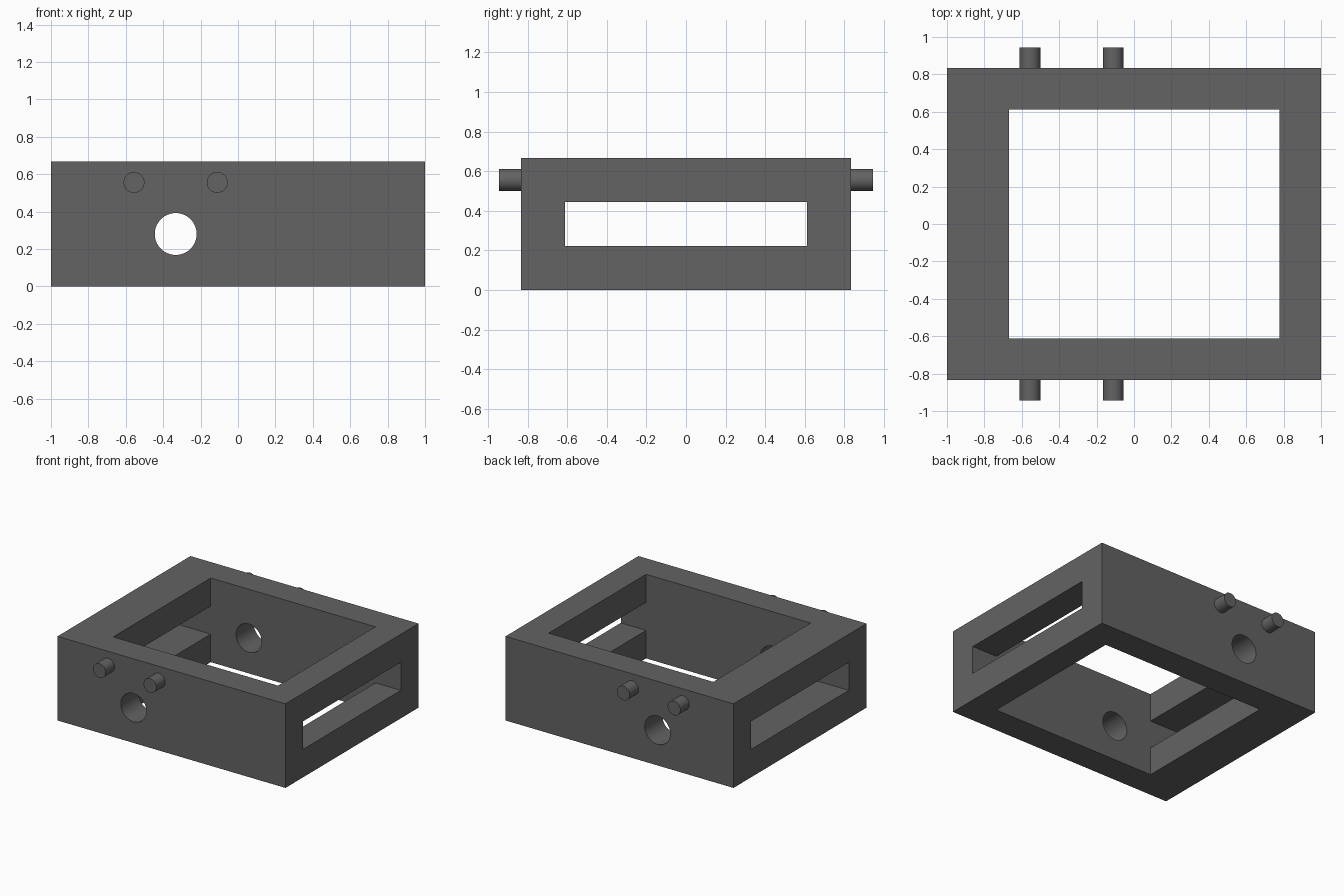
import bpy
import math

cube = bpy.data.objects.get("Cube")
if cube:
    bpy.data.objects.remove(cube, do_unlink=True)

# One dark grey for the whole model
grey = bpy.data.materials.new("dark grey")
grey.use_nodes = True
colour = (0.125, 0.125, 0.125, 1.0)
grey.diffuse_color = colour
grey.node_tree.nodes["Principled BSDF"].inputs["Base Color"].default_value = colour


def box(name, low, high):
    """Box between two corners."""
    bpy.ops.mesh.primitive_cube_add(
        size=1, location=[(a + b) / 2 for a, b in zip(low, high)])
    obj = bpy.context.object
    obj.name = name
    obj.scale = [b - a for a, b in zip(low, high)]
    bpy.ops.object.transform_apply(location=True, rotation=False, scale=True)
    obj.data.materials.append(grey)
    return obj


def rod(name, radius, x, z, y0, y1, sides):
    """Cylinder running along y."""
    bpy.ops.mesh.primitive_cylinder_add(
        vertices=sides, radius=radius, depth=y1 - y0,
        location=(x, (y0 + y1) / 2, z), rotation=(math.pi / 2, 0, 0))
    obj = bpy.context.object
    obj.name = name
    obj.data.materials.append(grey)
    return obj


def cut(target, cutter):
    """Subtract the cutter and discard it."""
    mod = target.modifiers.new("cut", 'BOOLEAN')
    mod.operation = 'DIFFERENCE'
    mod.solver = 'EXACT'
    mod.object = cutter
    bpy.context.view_layer.objects.active = target
    bpy.ops.object.modifier_apply(modifier=mod.name)
    bpy.data.objects.remove(cutter, do_unlink=True)


def smooth(obj):
    bpy.ops.object.select_all(action='DESELECT')
    obj.select_set(True)
    bpy.context.view_layer.objects.active = obj
    bpy.ops.object.shade_smooth_by_angle(angle=math.radians(30))


HALF_Y = 0.833   # outer half depth
INNER_Y = 0.611  # half depth of the opening

# Frame: open top to bottom, slotted end walls, round holes front and back
frame = box("frame", (-1, -HALF_Y, 0), (1, HALF_Y, 0.667))
cut(frame, box("opening_cutter", (-0.667, -INNER_Y, -0.2), (0.778, INNER_Y, 0.9)))
cut(frame, box("slot_cutter", (-1.2, -INNER_Y, 0.222), (1.2, INNER_Y, 0.444)))
cut(frame, rod("hole_cutter", 0.112, -0.333, 0.28, -1.2, 1.2, 64))
smooth(frame)

# Two pins on the front and two on the back
for side, y0, y1 in (("front", -0.944, -HALF_Y), ("back", HALF_Y, 0.944)):
    for hand, x in (("right", -0.556), ("left", -0.111)):
        smooth(rod(f"{side}_{hand}_pin", 0.056, x, 0.556, y0, y1, 48))
